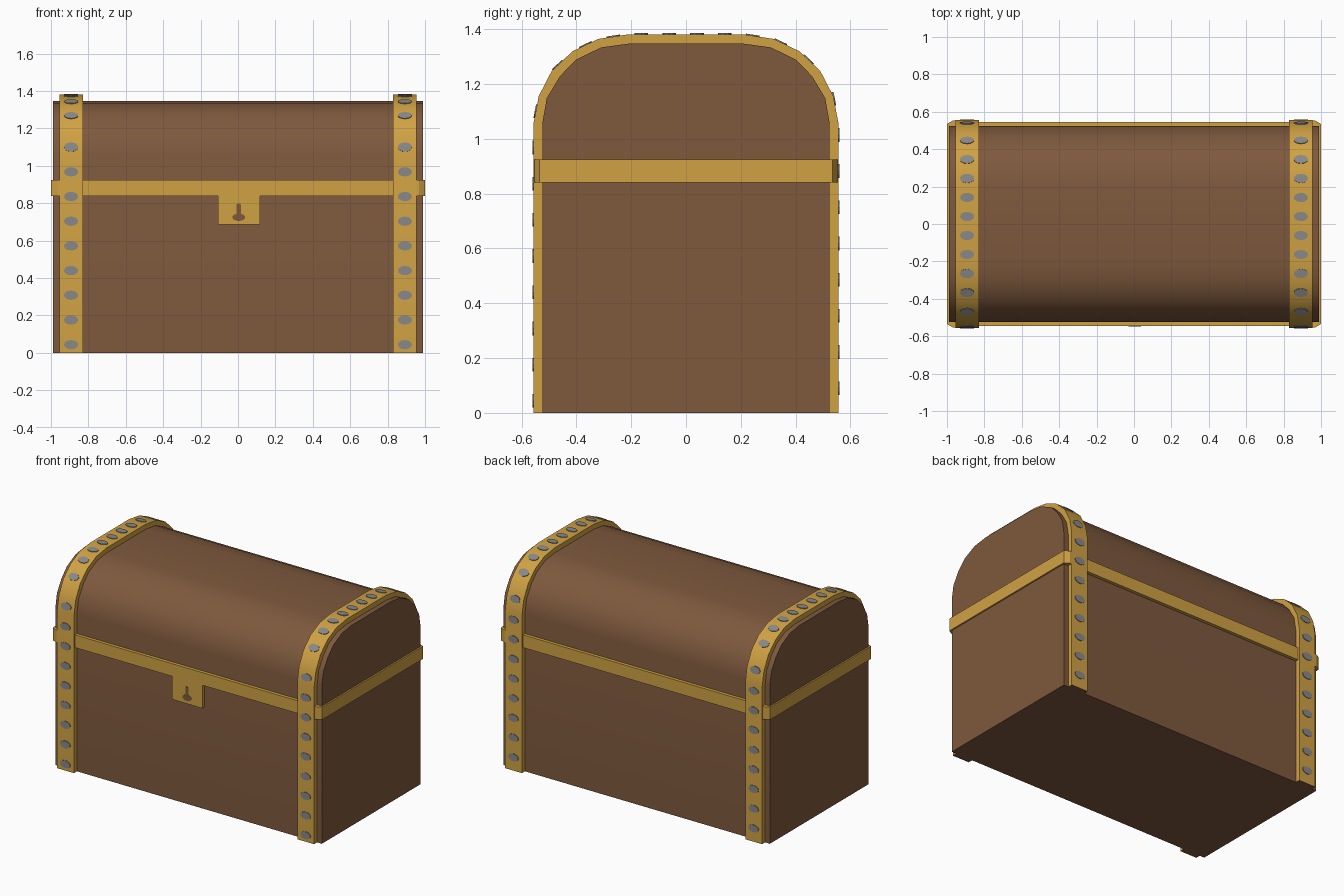
import bpy, bmesh, math
from mathutils import Vector

if "Cube" in bpy.data.objects:
    bpy.data.objects.remove(bpy.data.objects["Cube"])


def material(name, rgb):
    m = bpy.data.materials.new(name)
    m.diffuse_color = (*rgb, 1)
    m.use_nodes = True
    m.node_tree.nodes["Principled BSDF"].inputs["Base Color"].default_value = m.diffuse_color
    return m


WOOD = material("brown wood", (0.21, 0.10, 0.047))
GOLD = material("gold metal", (0.63, 0.36, 0.057))
GREY = material("grey stud", (0.25, 0.25, 0.25))


def finish(name, bm, *mats, smooth=False):
    bmesh.ops.recalc_face_normals(bm, faces=bm.faces)
    mesh = bpy.data.meshes.new(name)
    bm.to_mesh(mesh)
    bm.free()
    ob = bpy.data.objects.new(name, mesh)
    bpy.context.collection.objects.link(ob)
    for m in mats:
        mesh.materials.append(m)
    if smooth:
        bpy.ops.object.select_all(action='DESELECT')
        ob.select_set(True)
        bpy.context.view_layer.objects.active = ob
        bpy.ops.object.shade_smooth_by_angle(angle=math.radians(32))
    return ob


def prism(bm, points, offset):
    """Extrude a flat outline by an offset vector."""
    face = bm.faces.new([bm.verts.new(p) for p in points])
    out = bmesh.ops.extrude_face_region(bm, geom=[face], use_keep_orig=True)
    vs = [g for g in out["geom"] if isinstance(g, bmesh.types.BMVert)]
    bmesh.ops.translate(bm, verts=vs, vec=offset)


def arch(half):
    """Full cross-section (y, z), from front foot over the top to back foot."""
    return [(-y, z) for y, z in half] + [(y, z) for y, z in reversed(half)]


INNER = arch([(.524, 0), (.524, 1.057), (.508, 1.148), (.46, 1.228),
              (.402, 1.288), (.31, 1.333), (.208, 1.347)])
OUTER = arch([(.556, 0), (.556, 1.057), (.537, 1.156), (.49, 1.247),
              (.414, 1.319), (.32, 1.364), (.208, 1.381)])

# Chest body with rounded lid
bm = bmesh.new()
prism(bm, [(-.99, y, z) for y, z in INNER], (1.98, 0, 0))
finish("chest_body", bm, WOOD, smooth=True)


# Raised straps over both ends
def strap(name, x0, x1):
    bm = bmesh.new()
    rings = [[bm.verts.new((x, y, z)) for x, (y, z) in ((x0, o), (x1, o), (x1, i), (x0, i))]
             for o, i in zip(OUTER, INNER)]
    for a, b in zip(rings, rings[1:]):
        for k in range(4):
            bm.faces.new((a[k], a[(k + 1) % 4], b[(k + 1) % 4], b[k]))
    for r in (rings[0], rings[-1]):
        bm.faces.new(r).material_index = 1      # undersides match the base
    finish(name, bm, GOLD, WOOD, smooth=True)


strap("left_strap", -.955, -.83)
strap("right_strap", .83, .955)

# Stud positions (y, z) along a strap: front, top, back
STUDS = [(-.556, .044 + .132 * k) for k in range(9)]
STUDS += [(-.468 + .1016 * k, None) for k in range(10)]
STUDS += [(.556, .09 + .132 * k) for k in range(9)]


def on_strap(y, z):
    """Point and outward normal on the strap surface."""
    for a, b in zip(OUTER, OUTER[1:]):
        if z is None:
            hit = a[0] <= y <= b[0] and b[0] > a[0]
            t = (y - a[0]) / (b[0] - a[0]) if hit else 0
        else:
            hit = a[0] * y >= 0 and b[0] * y >= 0 and min(a[1], b[1]) <= z <= max(a[1], b[1])
            t = (z - a[1]) / (b[1] - a[1]) if hit else 0
        if hit:
            d = Vector((0, b[0] - a[0], b[1] - a[1]))
            n = Vector((0, -d.z, d.y)).normalized()
            return Vector((0, a[0], a[1])) + d * t, n, d.normalized()


# Oval studs
for name, x in (("left_studs", -.8925), ("right_studs", .8925)):
    bm = bmesh.new()
    for y, z in STUDS:
        p, n, d = on_strap(y, z)
        ring = [p + Vector((x + .038 * math.cos(t), 0, 0)) + d * .025 * math.sin(t) - n * .003
                for t in (math.tau * k / 12 for k in range(12))]
        prism(bm, ring, n * .007)
    finish(name, bm, GREY)

# Band around the lid seam, slightly thicker at the chamfered corners
corner = [(1.0, .535), (.968, .553), (.94, .553), (.94, .546)]
outline = (corner + [(-x, y) for x, y in reversed(corner)]
           + [(-x, -y) for x, y in corner] + [(x, -y) for x, y in reversed(corner)])
bm = bmesh.new()
prism(bm, [(x, y, .84) for x, y in outline], (0, 0, .085))
finish("seam_band", bm, GOLD)

# Lock plate
bm = bmesh.new()
prism(bm, [(x, -.546, z) for x, z in ((-.107, .685), (.117, .685), (.117, .842), (-.107, .842))],
      (0, .03, 0))
finish("lock_plate", bm, GOLD)

# Keyhole: oval with a slot above
hole = [(.004 + .034 * math.cos(t), .725 + .02 * math.sin(t))
        for t in (math.radians(110 + 320 * k / 12) for k in range(13))]
hole += [(.016, .79), (.010, .799), (-.002, .799), (-.008, .79)]
bm = bmesh.new()
prism(bm, [(x, -.548, z) for x, z in hole], (0, .004, 0))
finish("keyhole", bm, WOOD)
